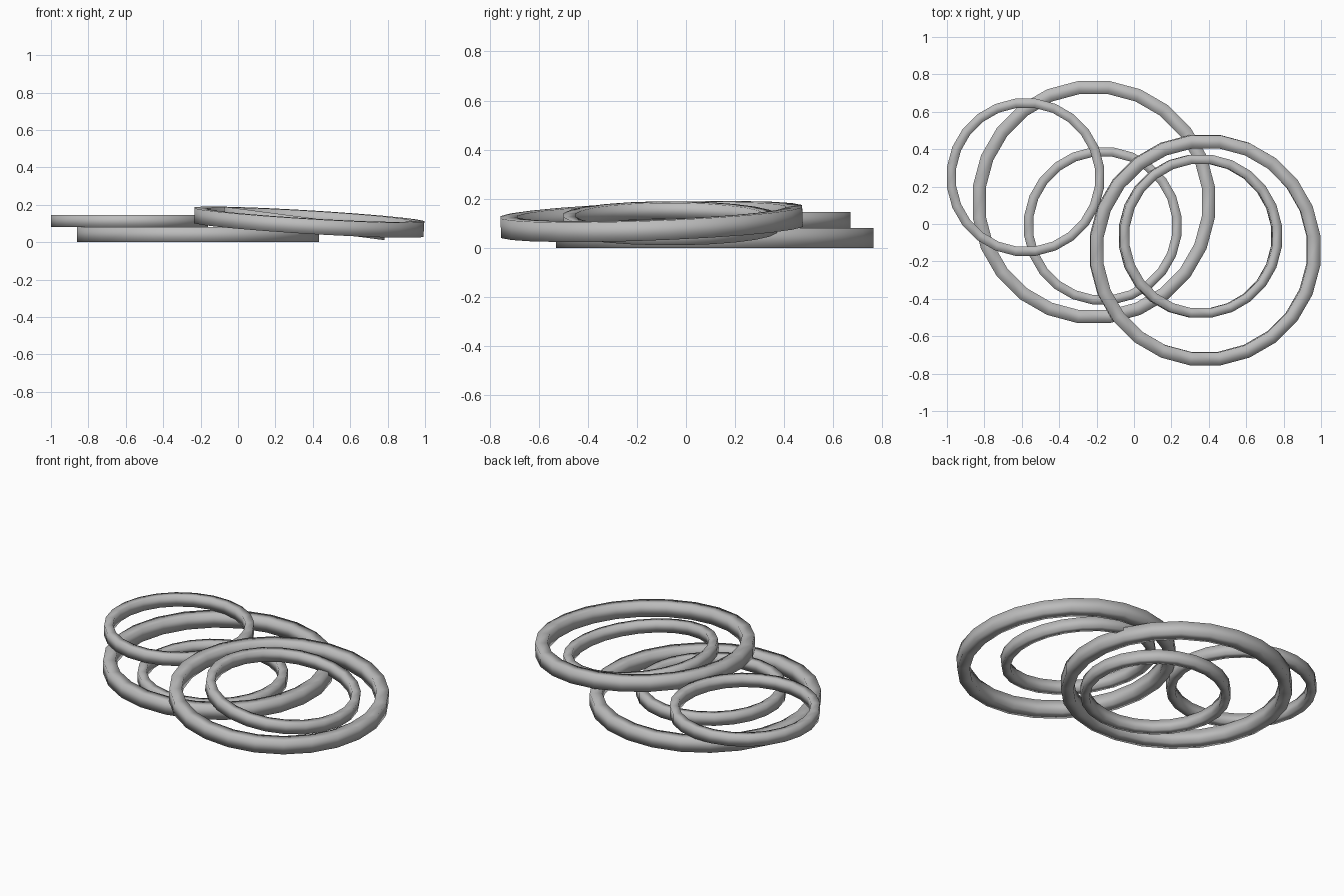
import bpy, bmesh, math
from mathutils import Matrix, Vector

old = bpy.data.objects.get("Cube")
if old:
    bpy.data.objects.remove(old, do_unlink=True)

# One plain grey for every ring
grey = bpy.data.materials.new("plain_grey")
grey.use_nodes = True
colour = (0.5, 0.5, 0.5, 1)
grey.diffuse_color = colour
grey.node_tree.nodes["Principled BSDF"].inputs["Base Color"].default_value = colour

SIDES = 24


def ring(name, centre, radius, width, height, tilt=(0, 0)):
    """Band of rectangular section swept round a centre, flats on the axes."""
    bm = bmesh.new()
    corner = radius / math.cos(math.pi / SIDES)
    inner, h = corner - width, height / 2
    section = [(corner, -h), (corner, h), (inner, h), (inner, -h)]
    verts = [bm.verts.new((r, 0, z)) for r, z in section]
    edges = [bm.edges.new((verts[i], verts[i - 1])) for i in range(4)]
    bmesh.ops.spin(bm, geom=verts + edges, cent=(0, 0, 0), axis=(0, 0, 1),
                   angle=math.tau, steps=SIDES, use_merge=False)
    bmesh.ops.remove_doubles(bm, verts=bm.verts, dist=0.0005)
    bmesh.ops.rotate(bm, verts=bm.verts, cent=(0, 0, 0),
                     matrix=Matrix.Rotation(math.pi / SIDES, 3, "Z"))
    bmesh.ops.recalc_face_normals(bm, faces=bm.faces)
    for face in bm.faces:
        face.smooth = True
    mesh = bpy.data.meshes.new(name)
    bm.to_mesh(mesh)
    bm.free()
    mesh.materials.append(grey)
    obj = bpy.data.objects.new(name, mesh)
    obj.location = Vector(centre)
    obj.rotation_euler = (tilt[0], tilt[1], 0)
    bpy.context.collection.objects.link(obj)
    return obj


# Flat rings on the ground
ring("large_ground_ring", (-0.215, 0.117, 0.04), 0.647, 0.07, 0.08)
ring("small_ground_ring", (-0.167, -0.01, 0.033), 0.42, 0.05, 0.066)

# Small ring resting on the large one
ring("small_stacked_ring", (-0.58, 0.25, 0.113), 0.42, 0.05, 0.066)

# Leaning rings
ring("large_leaning_ring", (0.38, -0.14, 0.107), 0.615, 0.07, 0.08, (0.037, 0.06))
ring("small_leaning_ring", (0.355, -0.065, 0.1), 0.435, 0.05, 0.066, (0, 0.13))
